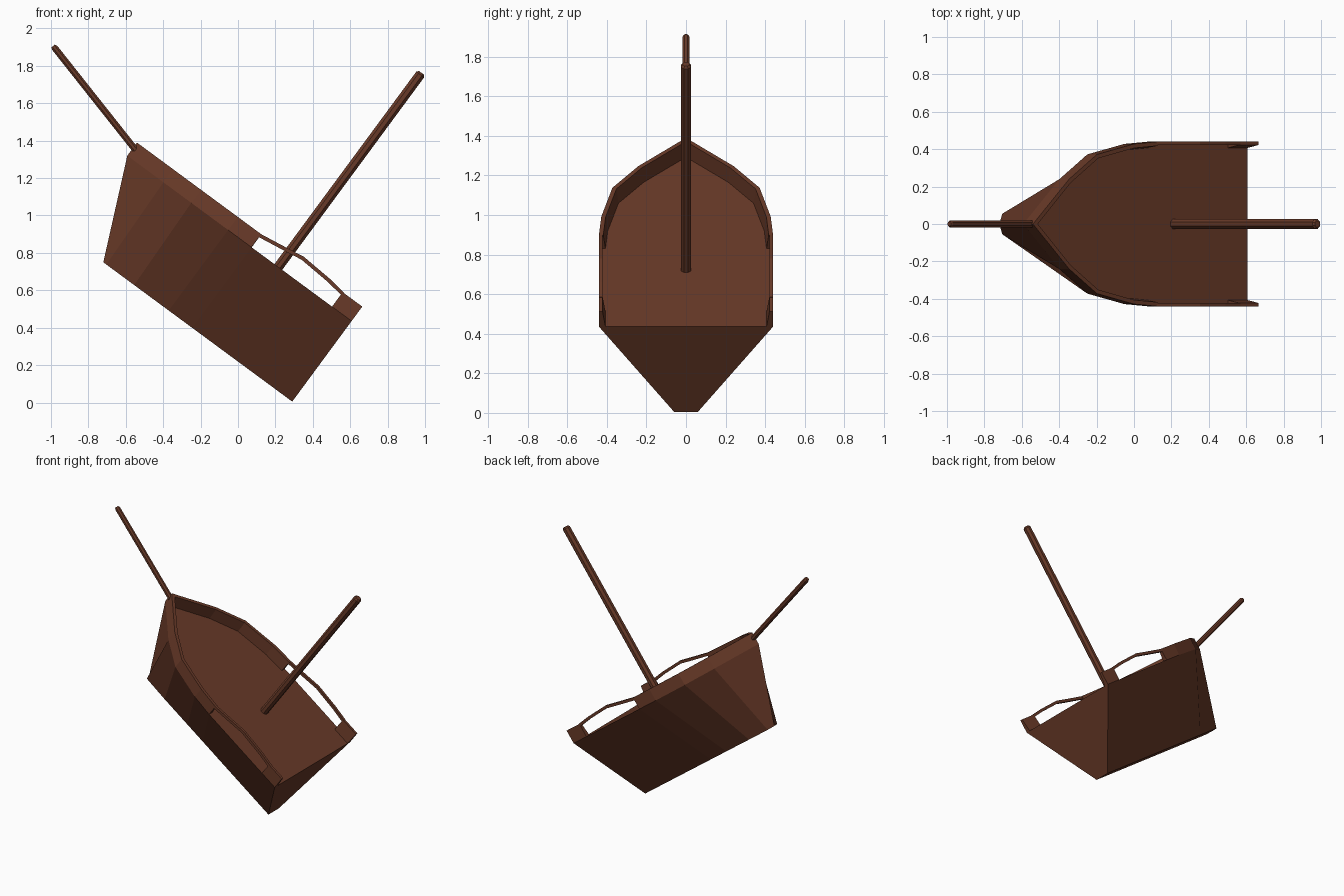
import bpy, bmesh, math
from mathutils import Vector

if "Cube" in bpy.data.objects:
    bpy.data.objects.remove(bpy.data.objects["Cube"], do_unlink=True)

wood = bpy.data.materials.new("dark brown wood")
wood.use_nodes = True
BROWN = (0.14, 0.042, 0.021, 1)
wood.diffuse_color = BROWN
wood.node_tree.nodes["Principled BSDF"].inputs["Base Color"].default_value = BROWN

# The whole boat is pitched bow-up about its stern keel
PITCH = math.radians(36.4)
ORIGIN = Vector((0.29, 0, 0.005))
DECK, RIM = 0.535, 0.622


def finish(bm, name):
    bmesh.ops.recalc_face_normals(bm, faces=bm.faces[:])
    mesh = bpy.data.meshes.new(name)
    bm.to_mesh(mesh)
    bm.free()
    mesh.materials.append(wood)
    obj = bpy.data.objects.new(name, mesh)
    bpy.context.collection.objects.link(obj)
    obj.location = ORIGIN
    obj.rotation_euler = (0, PITCH, 0)
    return obj


def loft(name, rings):
    """Bridge closed rings of equal length and cap both ends."""
    bm = bmesh.new()
    rows = [[bm.verts.new(p) for p in ring] for ring in rings]
    n = len(rows[0])
    for a, b in zip(rows, rows[1:]):
        for i in range(n):
            j = (i + 1) % n
            bm.faces.new((a[i], a[j], b[j], b[i]))
    bm.faces.new(rows[0])
    bm.faces.new(rows[-1])
    return finish(bm, name)


def spar(name, start, end, radius, sides=8):
    """Round pole with a chamfered tip."""
    axis = end - start
    length = axis.length
    turn = Vector((0, 0, 1)).rotation_difference(axis)
    rings = []
    for along, r in ((0, radius), (length - 0.012, radius), (length, radius * 0.65)):
        rings.append([start + turn @ Vector((r * math.cos(t), r * math.sin(t), along))
                      for t in (2 * math.pi * (i + 0.5) / sides for i in range(sides))])
    return loft(name, rings)


def mirrored(half):
    """Stern-to-bow half outline whose last point lies on the centre line."""
    return half + [(x, -y) for x, y in reversed(half[:-1])]


# Hull: narrow keel flaring out to the deck edge
deck_half = [(0, 0.44), (-0.665, 0.44), (-0.82, 0.428),
             (-1.065, 0.372), (-1.25, 0.24), (-1.49, 0)]
keel_half = [(0, 0.06), (-0.665, 0.06), (-0.82, 0.06),
             (-1.05, 0.06), (-1.235, 0.055), (-1.255, 0)]
loft("hull", [[(x, y, z) for x, y in mirrored(half)]
              for half, z in ((keel_half, 0), (deck_half, DECK))])

# Bow bulwark: wall following the deck edge, slightly thicker at its foot
path = [Vector(p) for p in mirrored(deck_half[1:])]


def inset(i, amount):
    before = path[i] - path[i - 1] if i else Vector((-1, 0))
    after = path[i + 1] - path[i] if i < len(path) - 1 else Vector((1, 0))
    n1, n2 = (Vector((-d.y, d.x)).normalized() for d in (before, after))
    miter = (n1 + n2).normalized()
    return path[i] + miter * amount / miter.dot(n1)


rings = []
for i, p in enumerate(path):
    top, foot = inset(i, 0.022), inset(i, 0.033)
    rings.append([(p.x, p.y, DECK), (p.x, p.y, RIM),
                  (top.x, top.y, RIM), (foot.x, foot.y, DECK)])
loft("bow_bulwark", rings)

# Stern bulwarks and arched handrails on both sides
arch = [(-0.67, 0.621), (-0.52, 0.643), (-0.41, 0.66), (-0.23, 0.648), (-0.12, 0.633)]
for side, label in ((1, "left"), (-1, "right")):
    outer = 0.44 * side
    loft("stern_bulwark_" + label,
         [[(x, outer, DECK), (x, outer, RIM + 0.009),
           (x, outer - 0.018 * side, RIM + 0.009), (x, outer - 0.033 * side, DECK)]
          for x in (-0.13, 0)])
    loft("handrail_" + label,
         [[(x, outer, z - 0.02), (x, outer, z),
           (x, outer - 0.018 * side, z), (x, outer - 0.018 * side, z - 0.02)]
          for x, z in arch])

# Mast and bowsprit
spar("mast", Vector((-0.487, 0, DECK - 0.01)), Vector((-0.487, 0, 1.825)), 0.028)
spar("bowsprit", Vector((-1.47, 0, 0.585)), Vector((-2.157, 0, 0.772)), 0.019)
